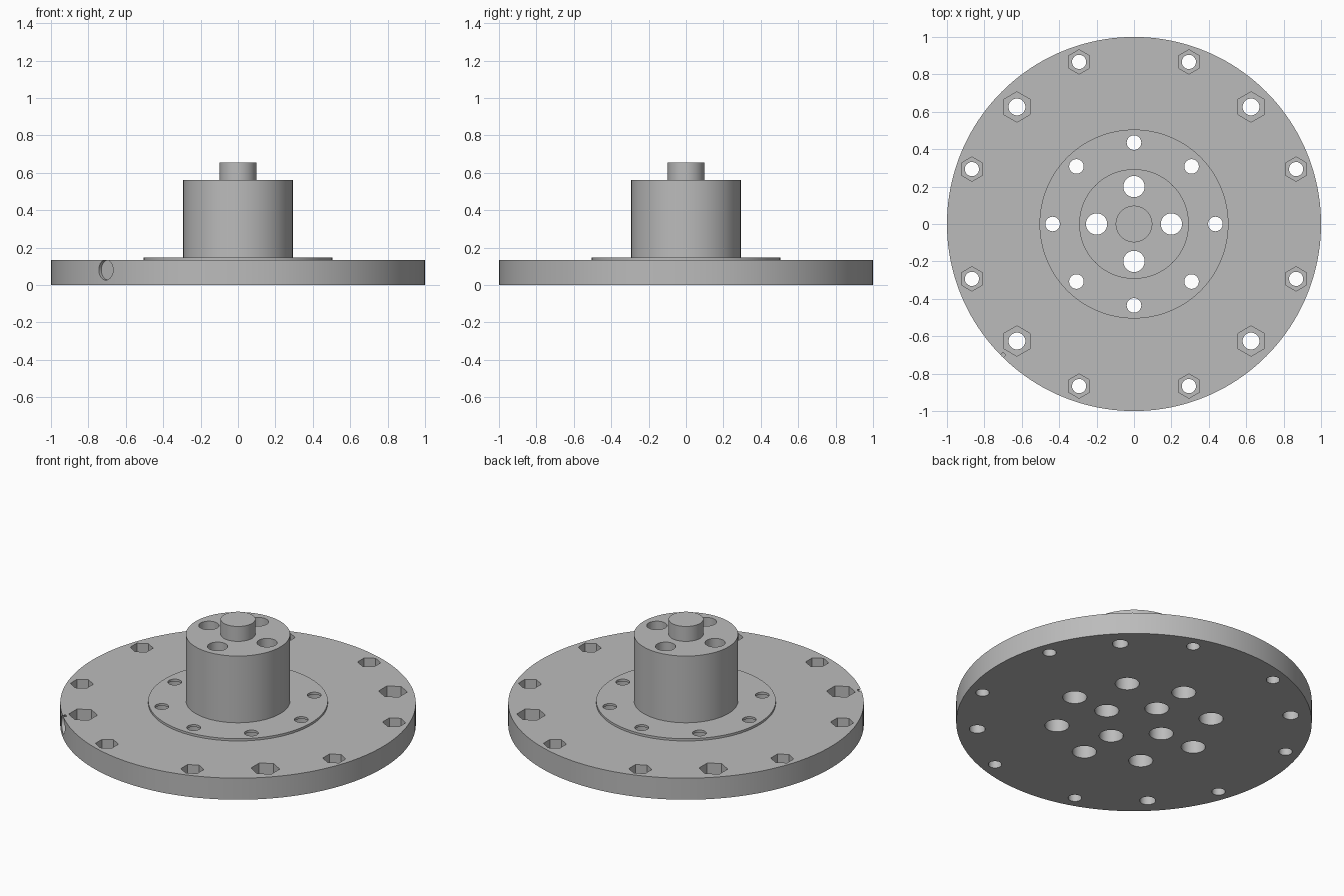
import bpy, bmesh
from math import cos, sin, pi, radians
from mathutils import Matrix, Vector

cube = bpy.data.objects.get("Cube")
if cube:
    bpy.data.objects.remove(cube, do_unlink=True)

grey = bpy.data.materials.new("machined grey")
grey.use_nodes = True
colour = (0.5, 0.5, 0.5, 1)
grey.diffuse_color = colour
grey.node_tree.nodes["Principled BSDF"].inputs["Base Color"].default_value = colour

PLATE_TOP = 0.134


def finish(bm, name):
    bmesh.ops.recalc_face_normals(bm, faces=bm.faces)
    mesh = bpy.data.meshes.new(name)
    bm.to_mesh(mesh)
    bm.free()
    mesh.materials.append(grey)
    obj = bpy.data.objects.new(name, mesh)
    bpy.context.collection.objects.link(obj)
    return obj


def lathe(name, profile, sides=160):
    """Spin an (r, z) outline into stacked rings with flat caps."""
    bm = bmesh.new()
    rings = [[bm.verts.new((r * cos(2 * pi * i / sides), r * sin(2 * pi * i / sides), z))
              for i in range(sides)] for r, z in profile]
    for low, high in zip(rings, rings[1:]):
        for i in range(sides):
            j = (i + 1) % sides
            bm.faces.new((low[i], low[j], high[j], high[i]))
    bm.faces.new(rings[0])
    bm.faces.new(rings[-1])
    return finish(bm, name)


def prism(bm, x, y, radius, z0, z1, sides=40):
    """Add an upright prism with a corner facing +y."""
    place = Matrix.Translation((x, y, (z0 + z1) / 2)) @ Matrix.Rotation(pi / 2, 4, "Z")
    ret = bmesh.ops.create_cone(bm, cap_ends=True, segments=sides, radius1=radius,
                                radius2=radius, depth=z1 - z0)
    # rotate so the first corner points along y whatever the primitive's start angle
    first = ret["verts"][0].co
    turn = -Vector((first.x, first.y)).angle_signed(Vector((1, 0)))
    bmesh.ops.transform(bm, matrix=place @ Matrix.Rotation(turn, 4, "Z"), verts=ret["verts"])


def carve(obj, bm, name):
    """Subtract the cutter geometry, bake the result, and drop the cutter."""
    cutter = finish(bm, name)
    cutter.hide_render = True
    mod = obj.modifiers.new("Carve", "BOOLEAN")
    mod.operation = "DIFFERENCE"
    mod.solver = "EXACT"
    mod.object = cutter
    bpy.context.view_layer.objects.active = obj
    bpy.ops.object.modifier_apply(modifier=mod.name)
    bpy.data.objects.remove(cutter, do_unlink=True)


def ring(count, radius, start=0):
    return [(radius * cos(start + 2 * pi * i / count), radius * sin(start + 2 * pi * i / count))
            for i in range(count)]


# Bolt patterns
hub_bolts = ring(4, 0.2)
flange_bolts = ring(8, 0.435)
big_nuts = ring(4, 0.885, pi / 4)
small_nuts = ring(4, 0.915, radians(18.7)) + ring(4, 0.915, radians(71.3))

# Base plate with through holes
base = lathe("base_plate", [(1, 0), (1, PLATE_TOP)])
bm = bmesh.new()
for points, radius in ((hub_bolts, 0.068), (flange_bolts, 0.068),
                       (big_nuts, 0.045), (small_nuts, 0.038)):
    for x, y in points:
        prism(bm, x, y, radius, -0.1, 0.3)
carve(base, bm, "plate_hole_cutter")

# Hexagonal nut pockets and the shallow round recess in the rim
bm = bmesh.new()
for points, radius in ((big_nuts, 0.081), (small_nuts, 0.065)):
    for x, y in points:
        prism(bm, x, y, radius, PLATE_TOP - 0.07, 0.3, 6)
direction = Vector((-1, -1, 0)).normalized()
place = Matrix.Translation(direction * 1.03 + Vector((0, 0, 0.081)))
bmesh.ops.create_cone(bm, cap_ends=True, segments=40, radius1=0.054, radius2=0.054, depth=0.1,
                      matrix=place @ direction.to_track_quat("Z", "Y").to_matrix().to_4x4())
carve(base, bm, "pocket_cutter")

# Hub: thin flange, tall boss and centre pin
hub = lathe("hub", [(0.505, PLATE_TOP), (0.505, 0.148), (0.293, 0.148), (0.293, 0.562),
                    (0.098, 0.562), (0.098, 0.655)])
bm = bmesh.new()
for points, radius in ((hub_bolts, 0.057), (flange_bolts, 0.039)):
    for x, y in points:
        prism(bm, x, y, radius, 0, 0.8)
carve(hub, bm, "hub_hole_cutter")

# Smooth the round walls, keep machined edges crisp
for obj in (base, hub):
    bpy.ops.object.select_all(action="DESELECT")
    obj.select_set(True)
    bpy.context.view_layer.objects.active = obj
    bpy.ops.object.shade_smooth_by_angle(angle=radians(30))
